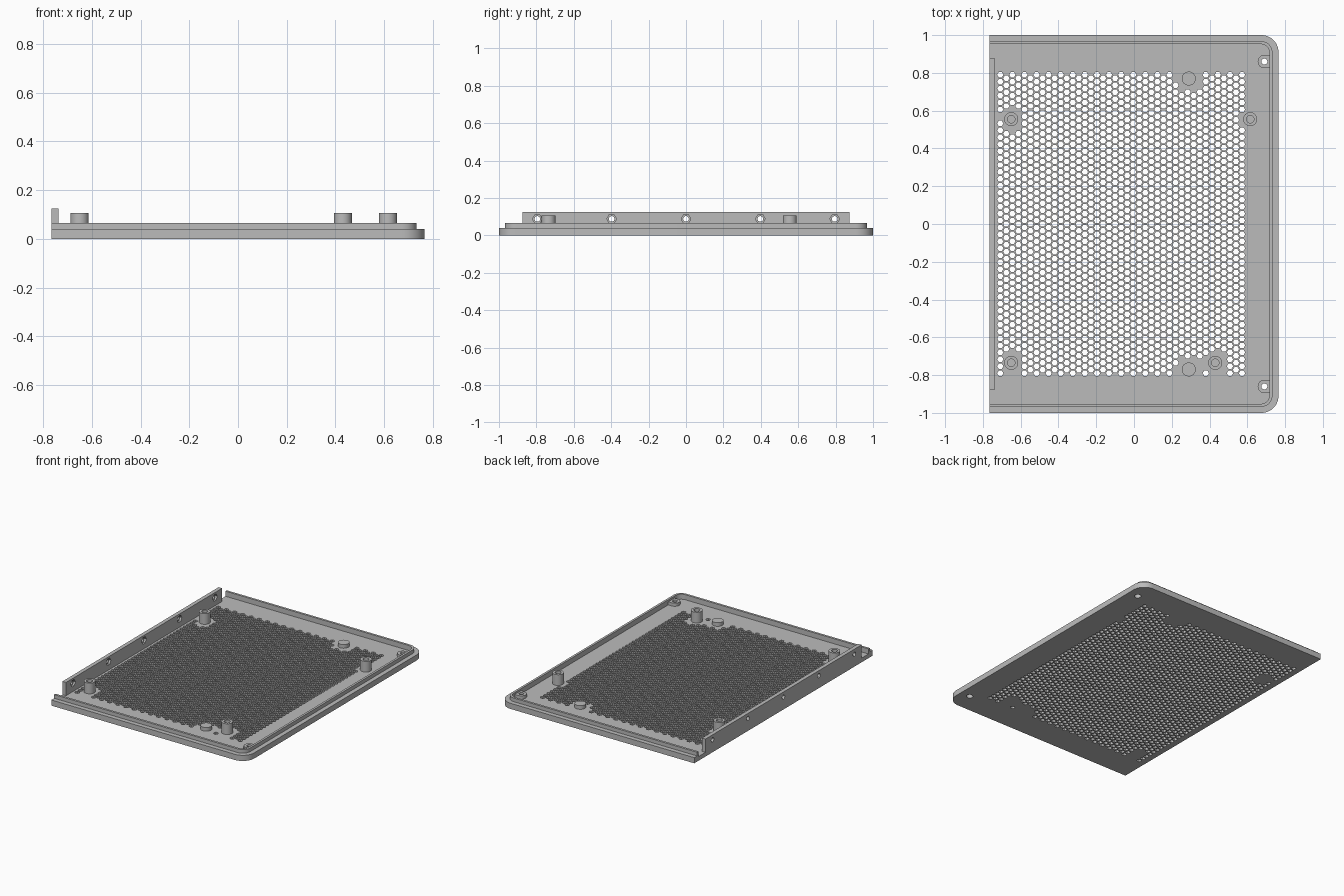
import bpy
from math import cos, sin, pi, radians, hypot
from mathutils import Vector
from mathutils.geometry import delaunay_2d_cdt

if "Cube" in bpy.data.objects:
    bpy.data.objects.remove(bpy.data.objects["Cube"], do_unlink=True)

GREY = (0.5, 0.5, 0.5, 1)
grey = bpy.data.materials.new("light_grey")
grey.use_nodes = True
grey.diffuse_color = GREY
grey.node_tree.nodes["Principled BSDF"].inputs["Base Color"].default_value = GREY

BACK, FRONT, HALF = -0.765, 0.765, 1.0
FLOOR, RIM, LIP = 0.03, 0.04, 0.066


def arc(cx, cy, r, start, end, steps):
    """Points along an arc, in degrees, both ends included."""
    angles = [radians(start + (end - start) * i / steps) for i in range(steps + 1)]
    return [(cx + r * cos(a), cy + r * sin(a)) for a in angles]


def circle(cx, cy, r, sides=24):
    return arc(cx, cy, r, 0, 360, sides)[:-1]


def slab(name, outline, holes, low, high, upright=False):
    """Extrude an outline with holes along z, or along x when upright."""
    points, edges, owner = [], [], []
    for ring, loop in enumerate([outline] + holes):
        start, n = len(points), len(loop)
        points += [Vector(p) for p in loop]
        edges += [(start + i, start + (i + 1) % n) for i in range(n)]
        owner += [ring] * n
    flat, _, tris, origin, _, _ = delaunay_2d_cdt(points, edges, [], 1, 1e-6)
    rings = [owner[o[0]] if o else 0 for o in origin]

    # Drop the triangles that fill a hole
    cap = []
    for tri in tris:
        touched = {rings[v] for v in tri}
        if len(touched) > 1 or touched == {0}:
            cap.append(tuple(tri))

    n = len(flat)
    verts = [(p[0], p[1], w) for w in (low, high) for p in flat]
    if upright:
        verts = [(w, u, v) for u, v, w in verts]
    faces = [tuple(v + n for v in tri) for tri in cap]
    faces += [tri[::-1] for tri in cap]
    directed = {(t[i], t[(i + 1) % len(t)]) for t in cap for i in range(len(t))}
    faces += [(a, b, b + n, a + n) for a, b in directed if (b, a) not in directed]

    mesh = bpy.data.meshes.new(name)
    mesh.from_pydata(verts, [], faces)
    mesh.validate()
    mesh.materials.append(grey)
    mesh.shade_smooth()
    mesh.set_sharp_from_angle(angle=radians(35))
    obj = bpy.data.objects.new(name, mesh)
    bpy.context.collection.objects.link(obj)
    return obj


def tray_path(inset, radius):
    """Open path round the tray, with the two +x corners rounded."""
    x, y = FRONT - inset, HALF - inset
    path = [(BACK, -y)]
    path += arc(x - radius, -y + radius, radius, -90, 0, 10)
    path += arc(x - radius, y - radius, radius, 0, 90, 10)
    return path + [(BACK, y)]


standoffs = [(-0.65, 0.555), (0.615, 0.555), (-0.65, -0.735), (0.43, -0.735)]
pads = [(0.29, 0.77), (0.29, -0.77)]
screws = [(0.69, 0.86), (0.69, -0.86)]

# Honeycomb vent holes, left out around the standoffs and pads
blocked = [(x, y, 0.06) for x, y in standoffs] + [(x, y, 0.072) for x, y in pads]
vents = []
for col in range(41):
    odd = col % 2
    for row in range(44 - odd):
        x = -0.708 + 0.032 * col
        y = -0.79 + 1.58 / 43 * (row + odd / 2)
        if all(hypot(x - bx, y - by) > r for bx, by, r in blocked):
            vents.append(circle(x, y, 0.0165, 6))

# Floor with vents and screw holes
slab("base_plate", tray_path(0, 0.09),
     vents + [circle(x, y, 0.022) for x, y in screws], 0, FLOOR)

# Low outer rim and the taller lip inside it, open at the back
slab("outer_rim", tray_path(0, 0.09) + tray_path(0.036, 0.056)[::-1], [], FLOOR, RIM)
slab("inner_lip", tray_path(0.032, 0.06) + tray_path(0.048, 0.045)[::-1], [], FLOOR, LIP)

# Upright end wall: small holes outside, hexagonal pockets inside
wall = [(-0.875, FLOOR), (0.875, FLOOR), (0.875, 0.124), (-0.875, 0.124)]
spots = [-0.795, -0.3975, 0, 0.3975, 0.795]
for name, r, sides, low, high in (("end_wall_outer", 0.015, 24, BACK, -0.752),
                                  ("end_wall_inner", 0.026, 6, -0.752, -0.737)):
    slab(name, wall, [circle(y, 0.088, r, sides) for y in spots], low, high, True)

# Hollow standoffs
for i, (x, y) in enumerate(standoffs):
    slab(f"standoff_{i + 1}", circle(x, y, 0.037, 32), [circle(x, y, 0.02)], FLOOR, 0.106)

# Solid round pads
for i, (x, y) in enumerate(pads):
    slab(f"round_pad_{i + 1}", circle(x, y, 0.037, 32), [], FLOOR, 0.056)

# Screw bosses joined to the lip
for i, (x, y) in enumerate(screws):
    outline = arc(x, y, 0.035, 90, 270, 16) + [(0.72, y - 0.035), (0.72, y + 0.035)]
    slab(f"screw_boss_{i + 1}", outline, [circle(x, y, 0.016)], FLOOR, 0.052)
